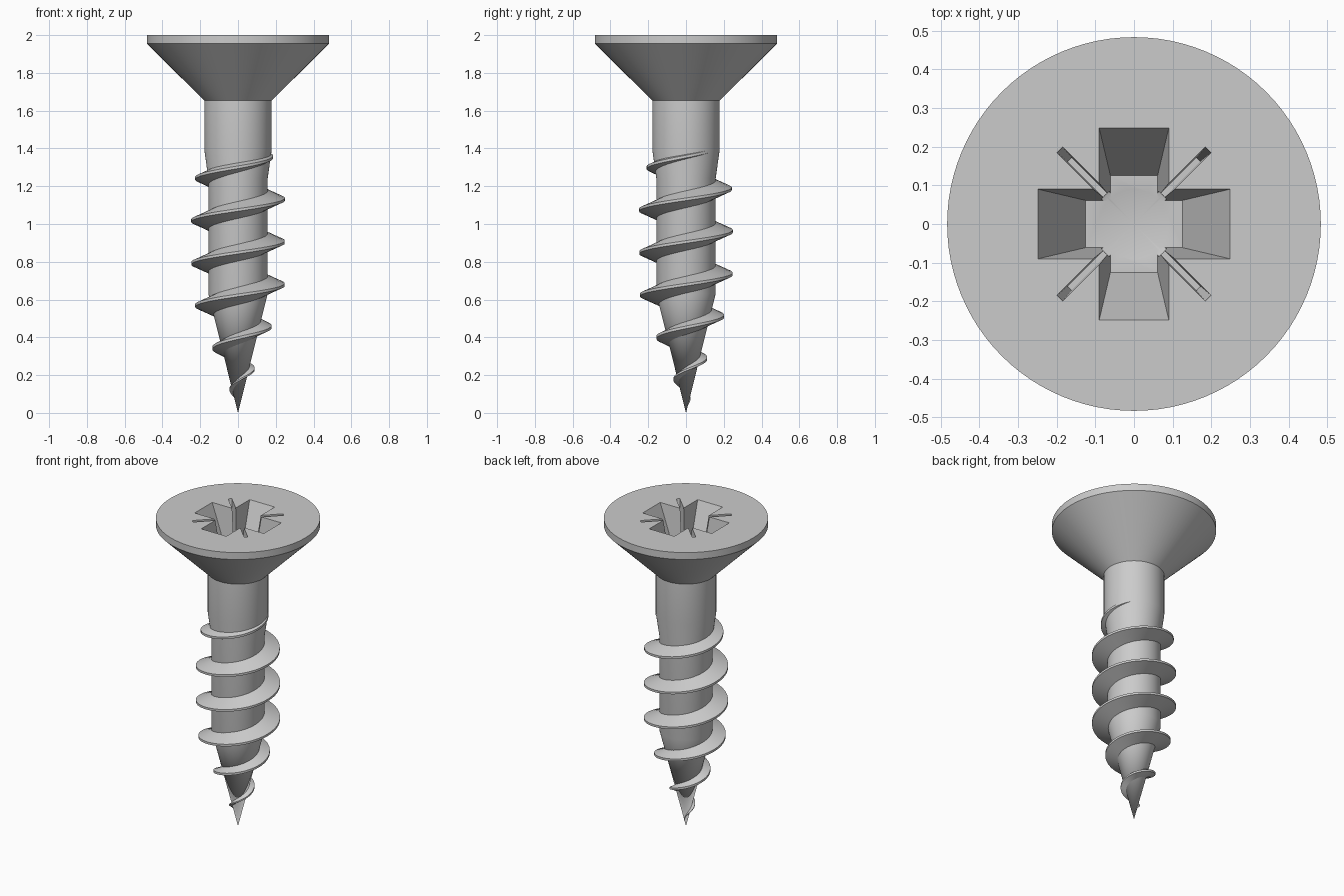
import bpy, bmesh
from math import sin, cos, pi, radians
from mathutils import Matrix

if "Cube" in bpy.data.objects:
    bpy.data.objects.remove(bpy.data.objects["Cube"])


def make(name, bm):
    bmesh.ops.remove_doubles(bm, verts=bm.verts, dist=1e-5)
    bmesh.ops.recalc_face_normals(bm, faces=bm.faces)
    me = bpy.data.meshes.new(name)
    bm.to_mesh(me)
    bm.free()
    ob = bpy.data.objects.new(name, me)
    bpy.context.collection.objects.link(ob)
    return ob


def lathe(name, profile, n):
    bm = bmesh.new()
    rings = []
    for r, z in profile:
        if r == 0:
            rings.append([bm.verts.new((0, 0, z))] * n)
        else:
            rings.append([bm.verts.new((r * cos(2 * pi * i / n), r * sin(2 * pi * i / n), z))
                          for i in range(n)])
    for a, b in zip(rings, rings[1:]):
        for i in range(n):
            j = (i + 1) % n
            bm.faces.new(list(dict.fromkeys((a[i], a[j], b[j], b[i]))))
    return make(name, bm)


def tapered_bar(name, top, bottom, z0, z1, angle):
    bm = bmesh.new()
    bmesh.ops.create_cube(bm, size=2)
    for v in bm.verts:
        sx, sy = top if v.co.z > 0 else bottom
        v.co = (v.co.x * sx, v.co.y * sy, z1 if v.co.z > 0 else z0)
    bm.transform(Matrix.Rotation(radians(angle), 4, 'Z'))
    return make(name, bm)


def lerp(table, z):
    for (z0, r0), (z1, r1) in zip(table, table[1:]):
        if z <= z1:
            return r0 + (r1 - r0) * max(0, (z - z0) / (z1 - z0))
    return table[-1][1]


def select(ob):
    bpy.ops.object.select_all(action='DESELECT')
    ob.select_set(True)
    bpy.context.view_layer.objects.active = ob


# Shank, pointed core and countersunk head
core = [(0, 0), (0.157, 0.63), (0.157, 1.24), (0.178, 1.39), (0.178, 1.653)]
body = lathe("screw_body", core + [(0.483, 1.955), (0.483, 2.0), (0, 2.0)], 96)

# Cross recess with four thin diagonal slots
cutters = [tapered_bar("cross_cutter", (0.257, 0.092), (0.125, 0.061), 1.72, 2.02, a) for a in (0, 90)]
cutters += [tapered_bar("slot_cutter", (0.273, 0.011), (0.235, 0.007), 1.78, 2.01, a) for a in (45, 135)]
cutters.append(lathe("socket_cutter", [(0, 1.69), (0.105, 1.725), (0.107, 2.03), (0, 2.03)], 48))
for c in cutters:
    mod = body.modifiers.new("recess", 'BOOLEAN')
    mod.operation, mod.solver, mod.object = 'DIFFERENCE', 'EXACT', c
    select(body)
    bpy.ops.object.modifier_apply(modifier=mod.name)
    bpy.data.objects.remove(c)

# Right-handed helical thread, fading out at both ends
crest = [(0.04, 0.012), (0.12, 0.046), (0.235, 0.09), (0.34, 0.135), (0.46, 0.18), (0.57, 0.228),
         (0.635, 0.247), (1.13, 0.248), (1.185, 0.243), (1.24, 0.228), (1.295, 0.21),
         (1.35, 0.187), (1.41, 0.17)]
core_r = [(z, r) for r, z in core]
bm = bmesh.new()
prev = None
pitch, z_start, z_end, steps = 0.226, 0.04, 1.41, 400
for i in range(steps + 1):
    z = z_start + (z_end - z_start) * i / steps
    a = 2 * pi * (z - 0.905) / pitch
    R, rc = lerp(crest, z), lerp(core_r, z)
    inner = min(R, rc) * 0.88
    tip = min(0.007, R * 0.06)
    h = tip + 0.42 * (R - inner)
    ring = [bm.verts.new((r * cos(a), r * sin(a), z + dz))
            for r, dz in ((inner, -h), (R, -tip), (R, tip), (inner, h))]
    if prev:
        for k in range(4):
            bm.faces.new((prev[k], prev[k - 1], ring[k - 1], ring[k]))
    if i in (0, steps):
        bm.faces.new(ring)
    prev = ring
thread = make("screw_thread", bm)

for ob in (body, thread):
    select(ob)
    bpy.ops.object.shade_smooth_by_angle(angle=radians(25))
